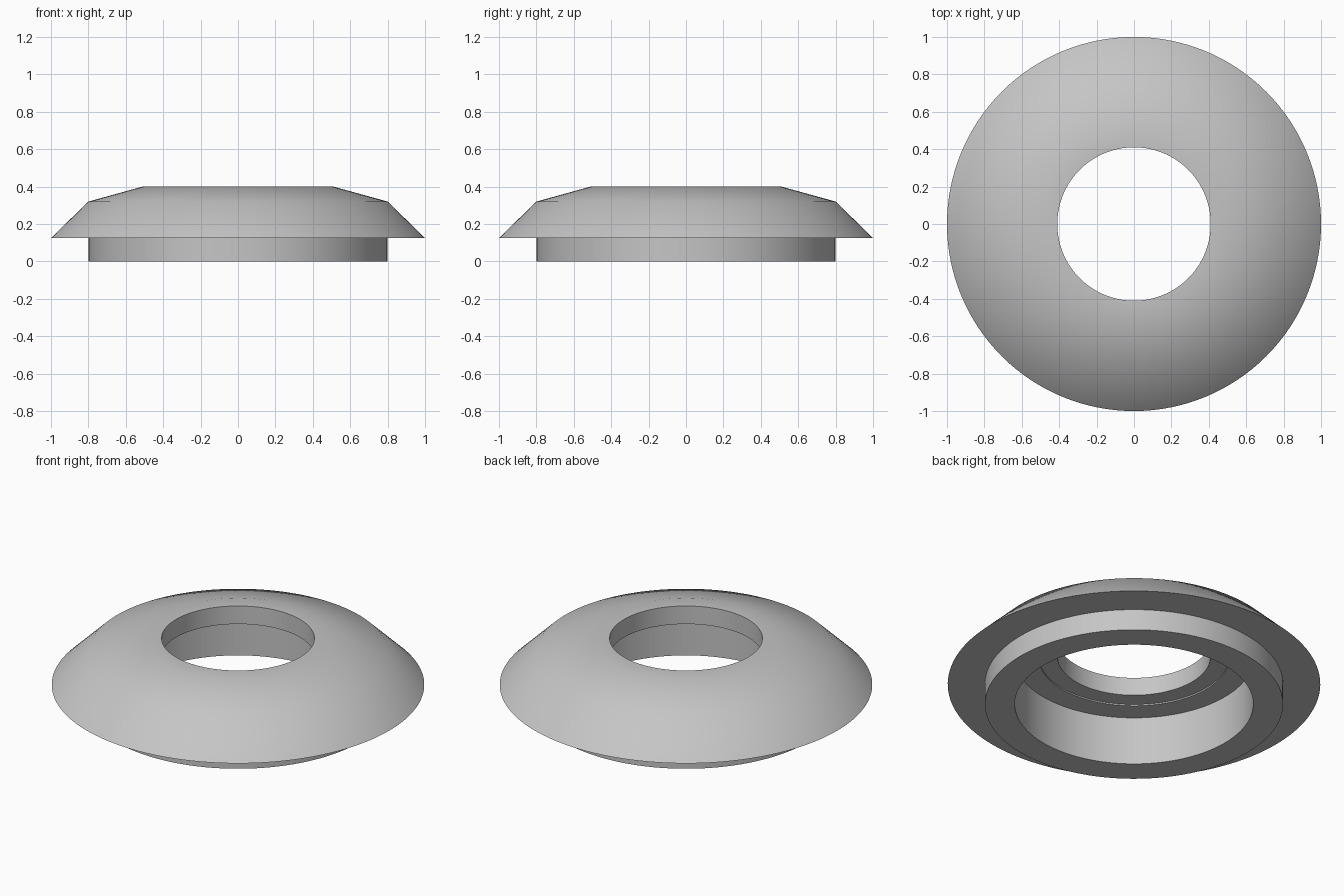
import bpy
import bmesh
import math

if "Cube" in bpy.data.objects:
    bpy.data.objects.remove(bpy.data.objects["Cube"], do_unlink=True)

# Plain grey finish
grey = bpy.data.materials.new("grey")
grey.use_nodes = True
colour = (0.56, 0.56, 0.56, 1)
grey.diffuse_color = colour
grey.node_tree.nodes["Principled BSDF"].inputs["Base Color"].default_value = colour


def lathe(name, profile, steps):
    """Revolve a closed (radius, height) profile around the z axis."""
    bm = bmesh.new()
    verts = [bm.verts.new((r, 0, z)) for r, z in profile]
    edges = [bm.edges.new((v, verts[(i + 1) % len(verts)])) for i, v in enumerate(verts)]
    bmesh.ops.spin(bm, geom=verts + edges, cent=(0, 0, 0), axis=(0, 0, 1),
                   angle=math.tau, steps=steps, use_merge=False)
    bmesh.ops.remove_doubles(bm, verts=bm.verts, dist=0.0001)
    bmesh.ops.recalc_face_normals(bm, faces=bm.faces)
    mesh = bpy.data.meshes.new(name)
    bm.to_mesh(mesh)
    bm.free()
    mesh.materials.append(grey)
    obj = bpy.data.objects.new(name, mesh)
    bpy.context.collection.objects.link(obj)
    return obj


# Flanged ring: sloped cap, overhanging rim, collar and stepped bore
ring = lathe("flanged_ring", [
    (0.41, 0.40), (0.51, 0.40), (0.80, 0.32), (1.0, 0.125),   # cap
    (0.80, 0.125), (0.80, 0), (0.64, 0),                      # collar
    (0.64, 0.285), (0.51, 0.285), (0.51, 0.293), (0.41, 0.293),  # bore
], 128)

bpy.ops.object.select_all(action='DESELECT')
ring.select_set(True)
bpy.context.view_layer.objects.active = ring
bpy.ops.object.shade_smooth_by_angle(angle=math.radians(35))
